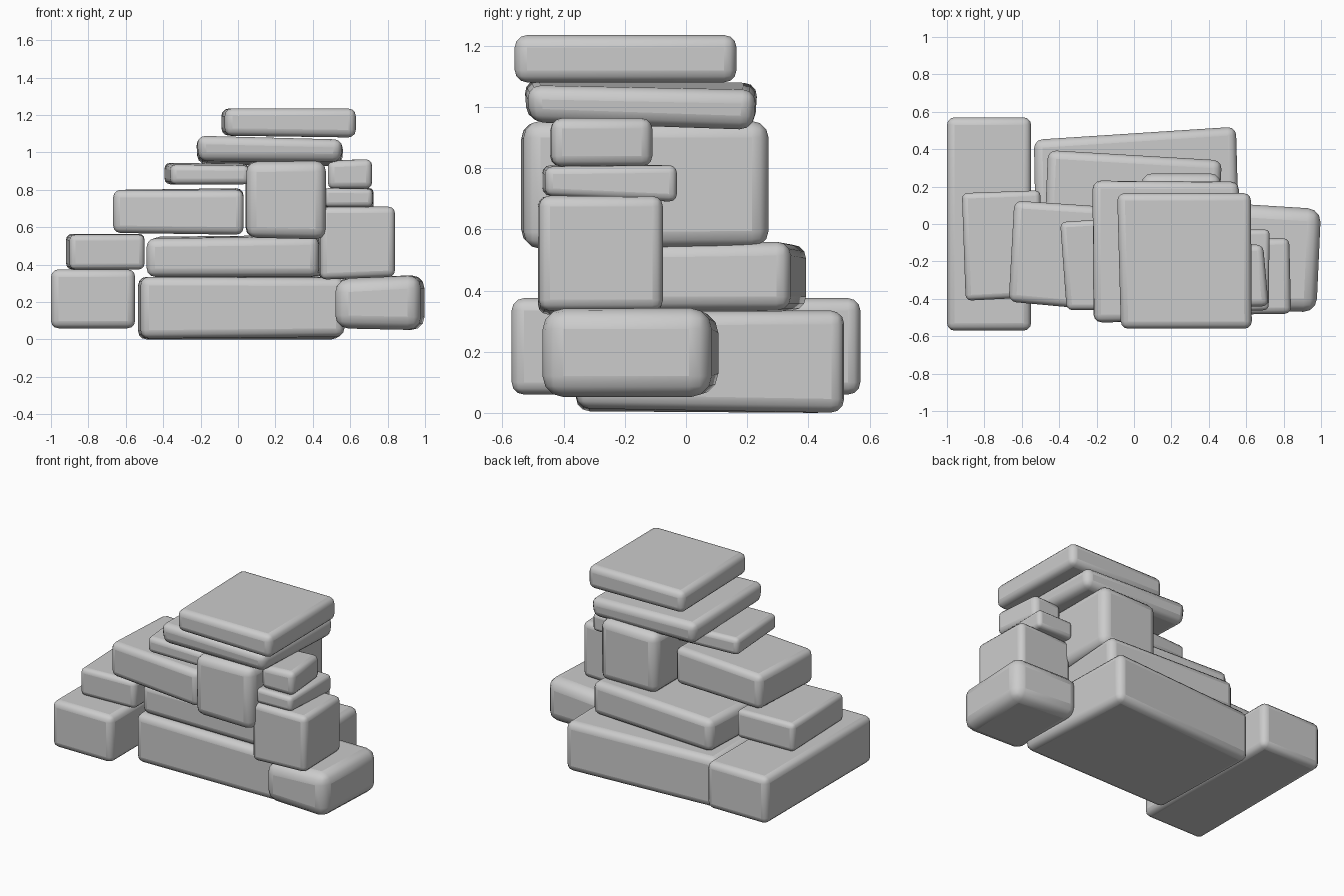
import bpy, bmesh

if "Cube" in bpy.data.objects:
    bpy.data.objects.remove(bpy.data.objects["Cube"])


def stone(name, plan, bottom, top, bevel=0.045, flare=0.0):
    """Worn block: plan = 4 corners (front-left, front-right, back-right, back-left),
    bottom/top = height at each of these corners, flare = inset of the lower rim."""
    cx = sum(p[0] for p in plan) / 4
    cy = sum(p[1] for p in plan) / 4
    bm = bmesh.new()
    low, high = [], []
    for (x, y), b, t in zip(plan, bottom, top):
        dx = flare if x < cx else -flare
        dy = flare if y < cy else -flare
        low.append(bm.verts.new((x + dx, y + dy, b)))
        high.append(bm.verts.new((x, y, t)))
    bm.faces.new(low[::-1])
    bm.faces.new(high)
    for i in range(4):
        j = (i + 1) % 4
        bm.faces.new((low[i], low[j], high[j], high[i]))
    bmesh.ops.recalc_face_normals(bm, faces=bm.faces)
    me = bpy.data.meshes.new(name)
    bm.to_mesh(me)
    bm.free()
    ob = bpy.data.objects.new(name, me)
    bpy.context.collection.objects.link(ob)
    m = ob.modifiers.new("worn_edges", 'BEVEL')
    m.width = bevel
    m.segments = 3
    m.limit_method = 'NONE'
    bpy.context.view_layer.objects.active = ob
    ob.select_set(True)
    bpy.ops.object.shade_smooth_by_angle(angle=0.7)
    ob.select_set(False)
    return ob


def flat(z):
    return (z,) * 4


# bottom course
stone("base_left_stone", [(-1, -.57), (-.55, -.57), (-.55, .57), (-1, .57)],
      flat(.06), flat(.375), .04)
stone("base_centre_stone", [(-.52, -.36), (.57, -.36), (.545, .52), (-.535, .45)],
      (.005, .015, 0, 0), (.335, .33, .335, .335), .045)
stone("base_right_stone", [(.52, -.465), (.975, -.47), (1, .08), (.52, .11)],
      (.06, .05, .05, .06), (.32, .345, .345, .33), .07)

# second course
stone("second_left_stone", [(-.90, -.41), (-.50, -.39), (-.50, .18), (-.92, .165)],
      flat(.375), (.56, .56, .565, .565), .03)
stone("second_centre_stone", [(-.49, -.34), (.43, -.34), (.47, .34), (-.46, .395)],
      flat(.335), (.54, .55, .56, .55), .045)
stone("second_right_stone", [(.44, -.485), (.84, -.48), (.83, -.075), (.43, -.08)],
      (.32, .335, .335, .32), (.71, .71, .71, .70), .035)

# third course
stone("third_left_stone", [(-.67, -.415), (.03, -.48), (.03, .08), (-.64, .125)],
      (.57, .56, .56, .57), (.80, .80, .81, .80), .04)
stone("third_centre_stone", [(.045, -.54), (.47, -.53), (.465, .27), (.04, .27)],
      (.545, .535, .54, .545), (.95, .955, .955, .95), .055)

# fourth course
stone("fourth_left_stone", [(-.36, -.46), (.06, -.46), (.06, .04), (-.395, .01)],
      flat(.83), (.935, .93, .94, .945), .03)
stone("small_lower_stone", [(.46, -.47), (.72, -.46), (.725, -.03), (.46, -.03)],
      (.71, .71, .69, .69), (.81, .805, .81, .81), .025)
stone("small_upper_stone", [(.48, -.445), (.72, -.44), (.69, -.11), (.48, -.11)],
      flat(.805), (.955, .965, .965, .955), .035)

# capping slabs
stone("upper_slab", [(-.22, -.53), (.56, -.52), (.565, .23), (-.225, .235)],
      (.955, .95, .925, .935), (1.09, 1.07, 1.055, 1.08), .045, .01)
stone("top_slab", [(-.07, -.56), (.63, -.56), (.625, .165), (-.09, .165)],
      (1.09, 1.08, 1.08, 1.09), (1.235, 1.235, 1.235, 1.235), .04)
